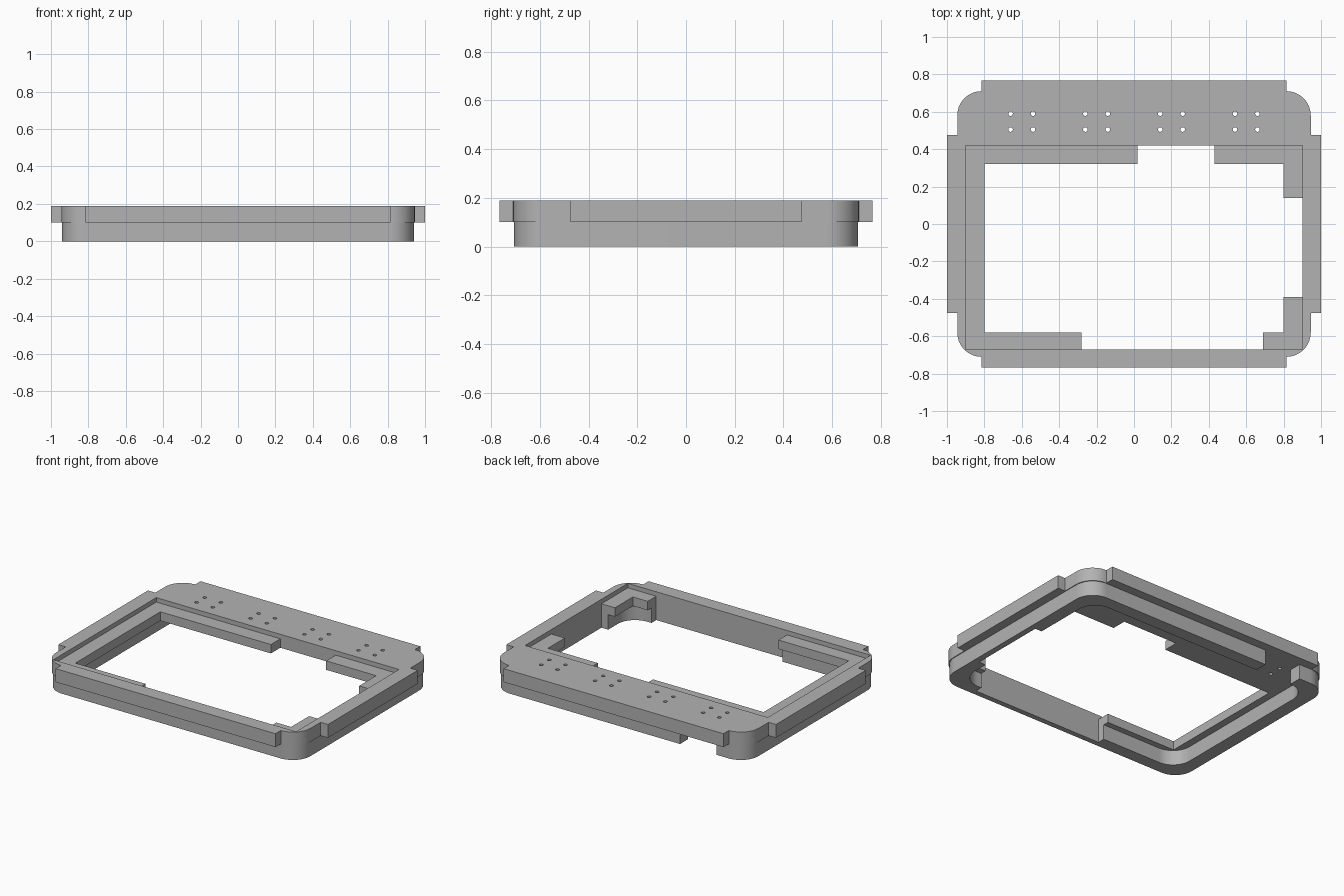
import bpy, bmesh, math

old = bpy.data.objects.get("Cube")
if old:
    bpy.data.objects.remove(old, do_unlink=True)

grey = bpy.data.materials.new("plain_grey")
grey.use_nodes = True
colour = (0.45, 0.45, 0.45, 1)
grey.diffuse_color = colour
grey.node_tree.nodes["Principled BSDF"].inputs["Base Color"].default_value = colour


def arc(cx, cy, r, steps=14):
    """Quarter circle in the first quadrant."""
    return [(cx + r * math.cos(math.pi / 2 * i / steps),
             cy + r * math.sin(math.pi / 2 * i / steps)) for i in range(steps + 1)]


def four_way(quarter):
    """Mirror a first-quadrant outline into a closed loop."""
    back = quarter[::-1]
    return (quarter + [(-x, y) for x, y in back]
            + [(-x, -y) for x, y in quarter] + [(x, -y) for x, y in back])


def rounded(hx, hy, r):
    return four_way(arc(hx - r, hy - r, r))


def prism(name, outline, z0, z1):
    bm = bmesh.new()
    face = bm.faces.new([bm.verts.new((x, y, z0)) for x, y in outline])
    top = bmesh.ops.extrude_face_region(bm, geom=[face])["geom"]
    bmesh.ops.translate(bm, vec=(0, 0, z1 - z0),
                        verts=[v for v in top if isinstance(v, bmesh.types.BMVert)])
    bmesh.ops.recalc_face_normals(bm, faces=bm.faces)
    mesh = bpy.data.meshes.new(name)
    bm.to_mesh(mesh)
    bm.free()
    mesh.materials.append(grey)
    obj = bpy.data.objects.new(name, mesh)
    bpy.context.collection.objects.link(obj)
    return obj


def box(name, x0, x1, y0, y1, z0, z1):
    return prism(name, [(x0, y0), (x1, y0), (x1, y1), (x0, y1)], z0, z1)


def cut(target, cutters):
    for c in cutters:
        c.hide_render = True
        c.hide_viewport = True
        mod = target.modifiers.new(c.name, "BOOLEAN")
        mod.operation = "DIFFERENCE"
        mod.solver = "EXACT"
        mod.object = c


MID, TOP = 0.1, 0.19

# Upper plate: rounded outline with a shallow tab on every side
quarter = [(1, 0.475), (0.945, 0.475)] + arc(0.815, 0.58, 0.13) + [(0.815, 0.767)]
upper_plate = prism("upper_plate", four_way(quarter), MID, TOP)

# Lower rim: rounded ring
lower_rim = prism("lower_rim", rounded(0.94, 0.706, 0.13), 0, MID)

# Recess for the panel, and the window that leaves a ledge around it
recess = box("recess_cutter", -0.9, 0.9, -0.67, 0.42, 0.16, 0.3)
window = box("window_cutter", -0.8, 0.8, -0.58, 0.32, -0.1, 0.3)
cavity = prism("cavity_cutter", rounded(0.85, 0.62, 0.13), -0.1, 0.2)

# Gaps in the ledge
notches = [box("back_notch_cutter", 0.02, 0.43, 0.2, 0.42, -0.1, 0.3),
           box("left_notch_cutter", 0.7, 0.9, -0.39, 0.14, -0.1, 0.3),
           box("front_notch_cutter", -0.28, 0.69, -0.67, -0.5, -0.1, 0.3)]

# Cable gap through the lower back wall
cable_gap = box("cable_gap_cutter", -0.72, -0.45, 0.5, 0.9, -0.1, 0.2)

# Four groups of small holes in the back of the plate
holes = []
for group in (-0.6, -0.2, 0.2, 0.6):
    for dx in (-0.06, 0.06):
        for y in (0.505, 0.59):
            ring = [(x + group + dx, v + y) for x, v in rounded(0.0121, 0.0121, 0.012)]
            holes.append(prism("hole_cutter", ring, -0.1, 0.3))

cut(upper_plate, [recess, window] + notches + holes)
cut(lower_rim, [cavity] + notches[1:] + [cable_gap])

# Apply the cuts, then smooth only the rounded corners
bpy.context.view_layer.update()
graph = bpy.context.evaluated_depsgraph_get()
for obj in (upper_plate, lower_rim):
    mesh = bpy.data.meshes.new_from_object(obj.evaluated_get(graph))
    obj.modifiers.clear()
    obj.data = mesh
bpy.ops.object.select_all(action="DESELECT")
for obj in (upper_plate, lower_rim):
    obj.select_set(True)
    bpy.context.view_layer.objects.active = obj
bpy.ops.object.shade_smooth_by_angle(angle=math.radians(30))
